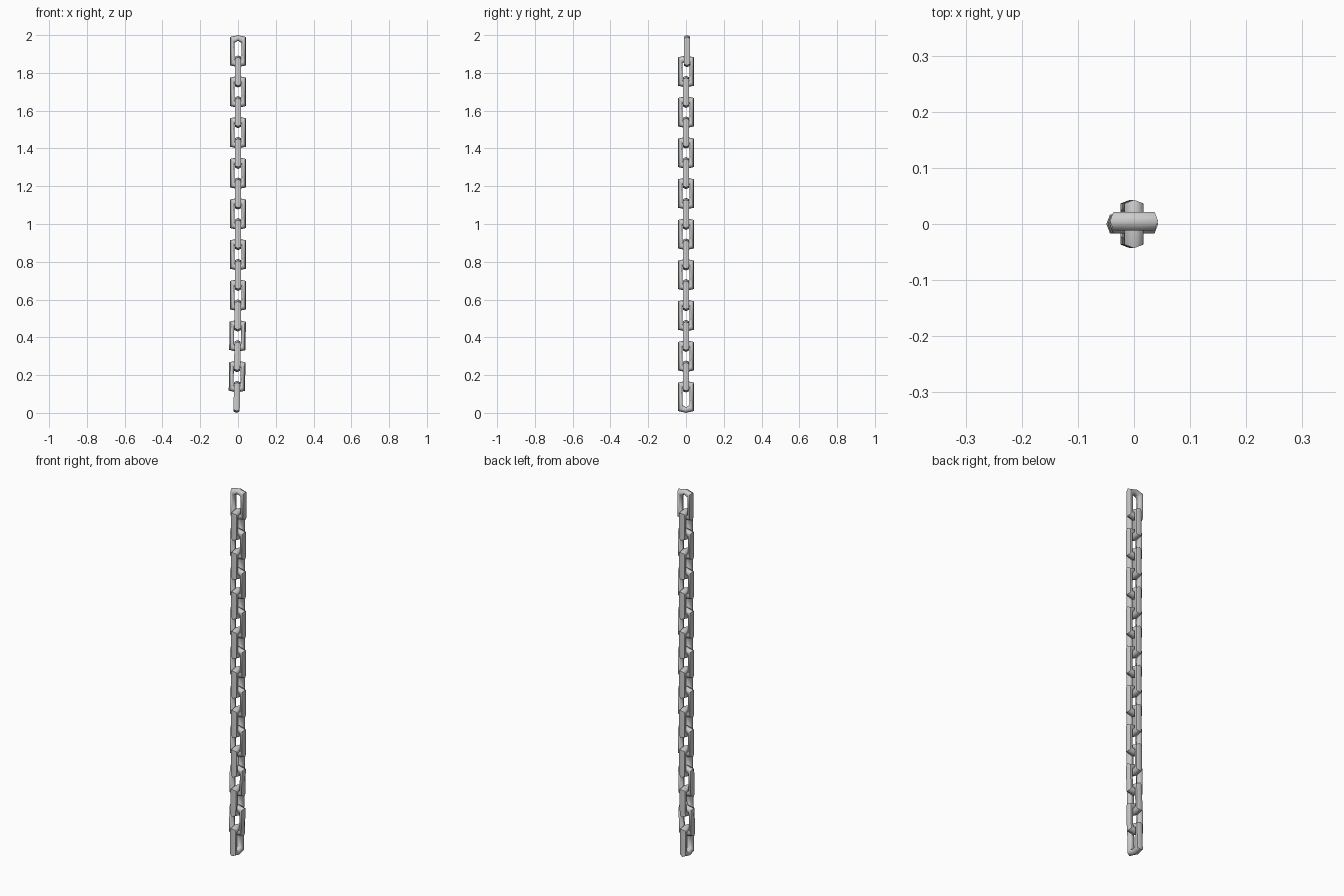
import bpy, bmesh, math
from mathutils import Vector

if "Cube" in bpy.data.objects:
    bpy.data.objects.remove(bpy.data.objects["Cube"])

COUNT, LENGTH = 18, 0.17
PITCH = (2 - LENGTH) / (COUNT - 1)
# six bends of one link: outer and inner (across, up) points
OUTER = [(0, .085), (.043, .075), (.043, -.075), (0, -.085), (-.043, -.075), (-.043, .075)]
INNER = [(0, .055), (.018, .044), (.018, -.044), (0, -.055), (-.018, -.044), (-.018, .044)]
HALF_DEPTH = 0.0165
# hexagonal wire section: position from inner to outer, depth side
SECTION = [(1, 0), (.75, 1), (.25, 1), (0, 0), (.25, -1), (.75, -1)]


def make_link(name, centre, turned, tilt):
    bm = bmesh.new()
    rings = []
    for o, i in zip(OUTER, INNER):
        ring = []
        for t, d in SECTION:
            p = Vector(i).lerp(Vector(o), t)
            ring.append(bm.verts.new((p.x, d * HALF_DEPTH, p.y)))
        rings.append(ring)
    for a in range(6):
        r, s = rings[a], rings[(a + 1) % 6]
        for k in range(6):
            n = (k + 1) % 6
            bm.faces.new((r[k], r[n], s[n], s[k]))
    bmesh.ops.recalc_face_normals(bm, faces=bm.faces)
    mesh = bpy.data.meshes.new(name)
    bm.to_mesh(mesh)
    bm.free()
    ob = bpy.data.objects.new(name, mesh)
    bpy.context.collection.objects.link(ob)
    ob.location = centre
    ob.rotation_euler = (0, tilt, math.pi / 2 if turned else 0)
    if turned:
        ob.rotation_euler = (tilt, 0, math.pi / 2)
    ob.select_set(True)
    bpy.context.view_layer.objects.active = ob


# chain of alternating links, hanging with a slight sway at the ends
for n in range(COUNT):
    z = 2 - LENGTH / 2 - n * PITCH
    x = -0.006 * max(0, (n - 12) / 5)
    y = 0.005 if n == 0 else 0
    make_link(f"chain_link_{n + 1:02d}", (x, y, z), n % 2 == 1, 0.02 if n > 13 else 0)

bpy.ops.object.shade_smooth_by_angle(angle=math.radians(65))
